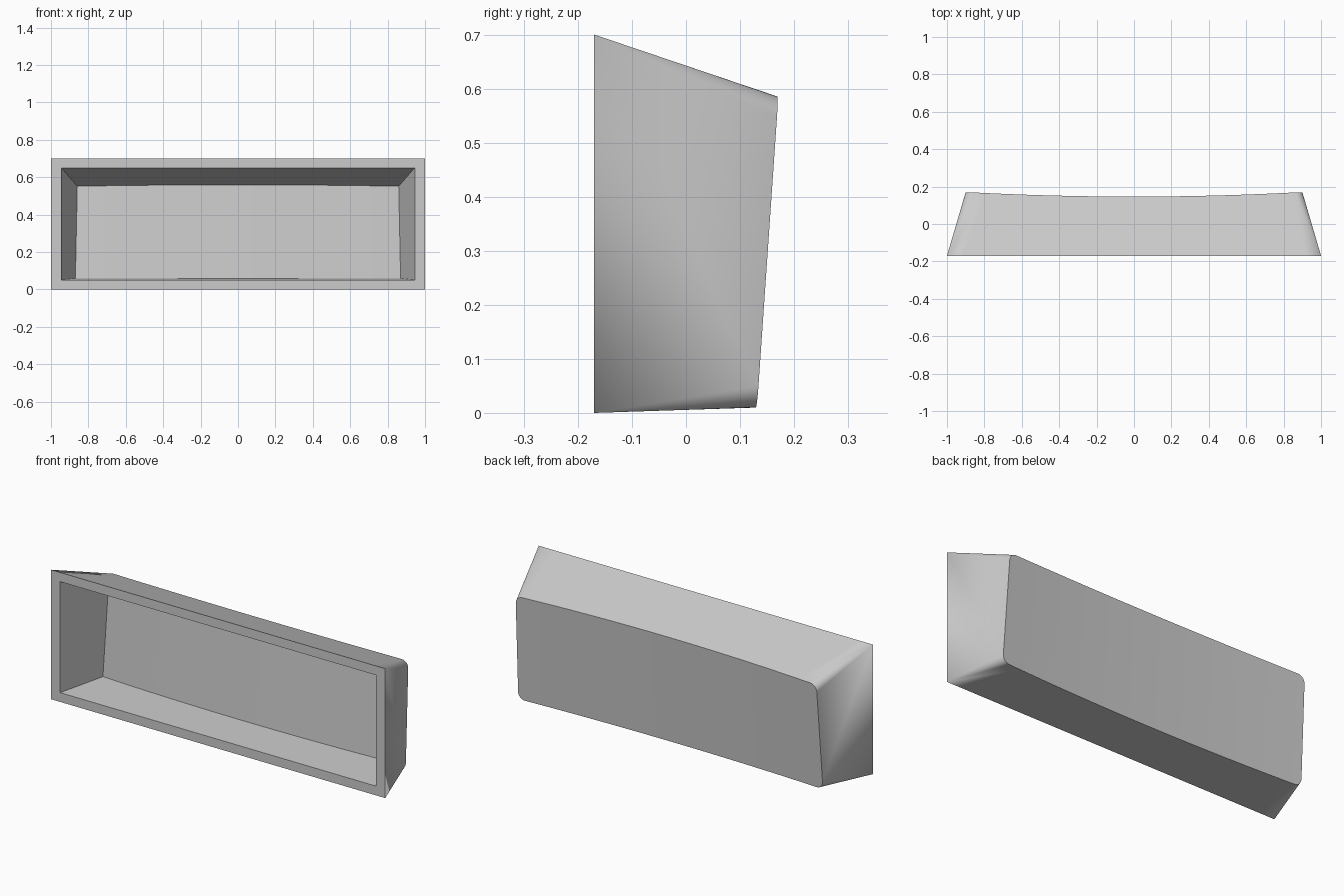
import bpy, bmesh, math

cube = bpy.data.objects.get("Cube")
if cube:
    bpy.data.objects.remove(cube, do_unlink=True)

FRONT_Y = -0.17
RADIUS = 0.04
WALL = 0.05
ARC_STEPS = 8
SPAN_STEPS = 24

# Columns across the width: (position, corner inset in x, corner inset in z)
arc = []
for i in range(ARC_STEPS + 1):
    t = math.pi / 2 * i / ARC_STEPS
    arc.append((RADIUS * (1 - math.cos(t)), RADIUS * (1 - math.sin(t))))
columns = [(-1, dx, dz) for dx, dz in arc]
columns += [(-1 + 2 * i / SPAN_STEPS, None, 0) for i in range(1, SPAN_STEPS)]
columns += [(1, dx, dz) for dx, dz in reversed(arc)]


def back_y(x, z):
    """Tilted back wall, bowed inward at the middle."""
    return 0.13 + 0.07 * z - 0.025 * (1 - (x / 0.9) ** 2)


def back_point(s, dx, dz, top, inset, rounded):
    """Follow the tapering walls from the front until they meet the back wall."""
    y = 0.1
    for _ in range(12):
        d = y - FRONT_Y
        half = 1 - inset * 1.1 - 0.294 * d
        if rounded:
            x = s * half - math.copysign(dx, s) if dx is not None else s * (half - RADIUS)
        else:
            x, dz = s * half, 0
        z = 0.7 - inset - 0.338 * d - dz if top else inset + 0.033 * d + dz
        y = back_y(x, z) - inset * 0.9
    return x, y, z


def add_skin(bm, inset, rounded):
    """Add four tapering walls and the back; return front rim vertices."""
    rows = []
    for s, dx, dz in columns:
        x = s * (1 - inset * 1.1)
        front_top = bm.verts.new((x, FRONT_Y, 0.7 - inset))
        front_low = bm.verts.new((x, FRONT_Y, inset))
        back_top = bm.verts.new(back_point(s, dx, dz, True, inset, rounded))
        back_low = bm.verts.new(back_point(s, dx, dz, False, inset, rounded))
        rows.append((front_top, back_top, back_low, front_low))
    for a, b in zip(rows, rows[1:]):
        for k in range(3):
            bm.faces.new((a[k], a[k + 1], b[k + 1], b[k]))
    for end in (rows[0], rows[-1]):
        bm.faces.new(end)
    return rows


bm = bmesh.new()
outer = add_skin(bm, 0, True)
inner = add_skin(bm, WALL, False)

# Flat front rim between the outer and inner skins
for i in range(len(columns) - 1):
    for k in (0, 3):
        bm.faces.new((outer[i][k], outer[i + 1][k], inner[i + 1][k], inner[i][k]))
for i in (0, -1):
    bm.faces.new((outer[i][0], outer[i][3], inner[i][3], inner[i][0]))

bmesh.ops.remove_doubles(bm, verts=bm.verts, dist=0.0001)
bmesh.ops.recalc_face_normals(bm, faces=bm.faces)

mesh = bpy.data.meshes.new("hollow_housing")
bm.to_mesh(mesh)
bm.free()
housing = bpy.data.objects.new("hollow_housing", mesh)
bpy.context.collection.objects.link(housing)

# Plain grey material
grey = bpy.data.materials.new("plain_grey")
grey.use_nodes = True
grey.diffuse_color = (0.6, 0.6, 0.6, 1)
grey.node_tree.nodes["Principled BSDF"].inputs["Base Color"].default_value = (0.6, 0.6, 0.6, 1)
mesh.materials.append(grey)

# Smooth the rounded corners, keep the edges crisp
bpy.ops.object.select_all(action="DESELECT")
housing.select_set(True)
bpy.context.view_layer.objects.active = housing
bpy.ops.object.shade_smooth_by_angle(angle=math.radians(30))
